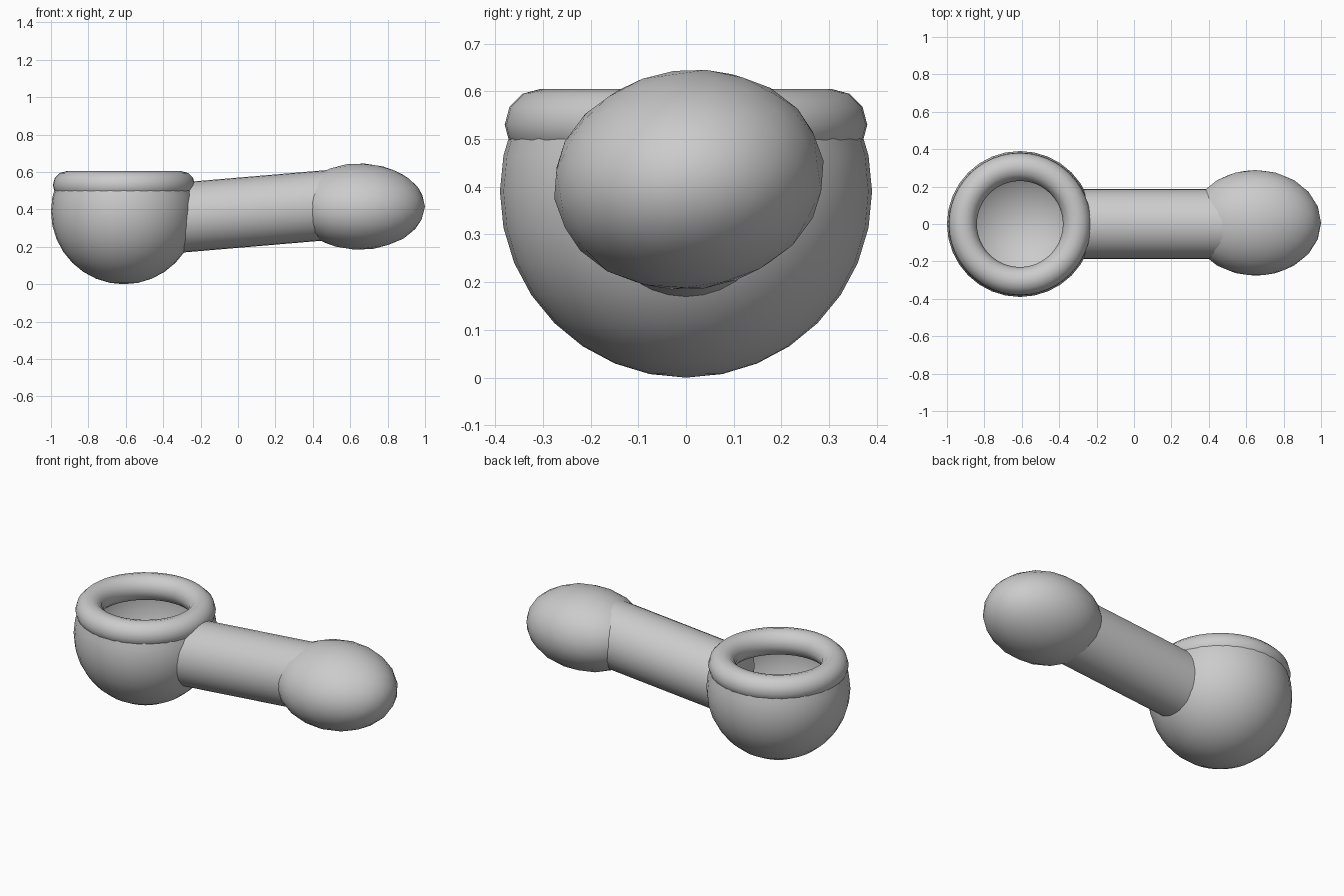
import bpy, bmesh
from math import radians, atan2, hypot
from mathutils import Vector

if "Cube" in bpy.data.objects:
    bpy.data.objects.remove(bpy.data.objects["Cube"])

BOWL = Vector((-0.61, 0, 0.39))


def finish(name, angle=60):
    ob = bpy.context.object
    ob.name = name
    bpy.ops.object.shade_smooth_by_angle(angle=radians(angle))
    return ob


# Bowl: open-topped sphere, upper rings removed, edge hidden in the rim
bpy.ops.mesh.primitive_uv_sphere_add(segments=32, ring_count=16, radius=0.39, location=BOWL)
bowl = finish("bowl")
bm = bmesh.new()
bm.from_mesh(bowl.data)
bmesh.ops.delete(bm, geom=[v for v in bm.verts if v.co.z > 0.17], context='VERTS')
bm.to_mesh(bowl.data)
bm.free()

# Rim: rounded ring on top of the bowl
bpy.ops.mesh.primitive_torus_add(major_segments=48, minor_segments=12, major_radius=0.305,
                                 minor_radius=0.075, location=(BOWL.x, 0, 0.53))
finish("rim")

# Handle: cylinder rising slightly from bowl to knob
start, end = Vector((-0.32, 0, 0.355)), Vector((0.55, 0, 0.429))
d = end - start
bpy.ops.mesh.primitive_cylinder_add(vertices=32, radius=0.187, depth=d.length,
                                    location=(start + end) / 2,
                                    rotation=d.to_track_quat('Z', 'Y').to_euler())
finish("handle", 40)

# Knob: coarse flattened ball, rolled a little
bpy.ops.mesh.primitive_ico_sphere_add(subdivisions=3, radius=1, location=(0.65, 0.006, 0.415),
                                      rotation=(radians(8), 0, 0))
knob = bpy.context.object
knob.scale = (0.35, 0.285, 0.23)
finish("knob")
